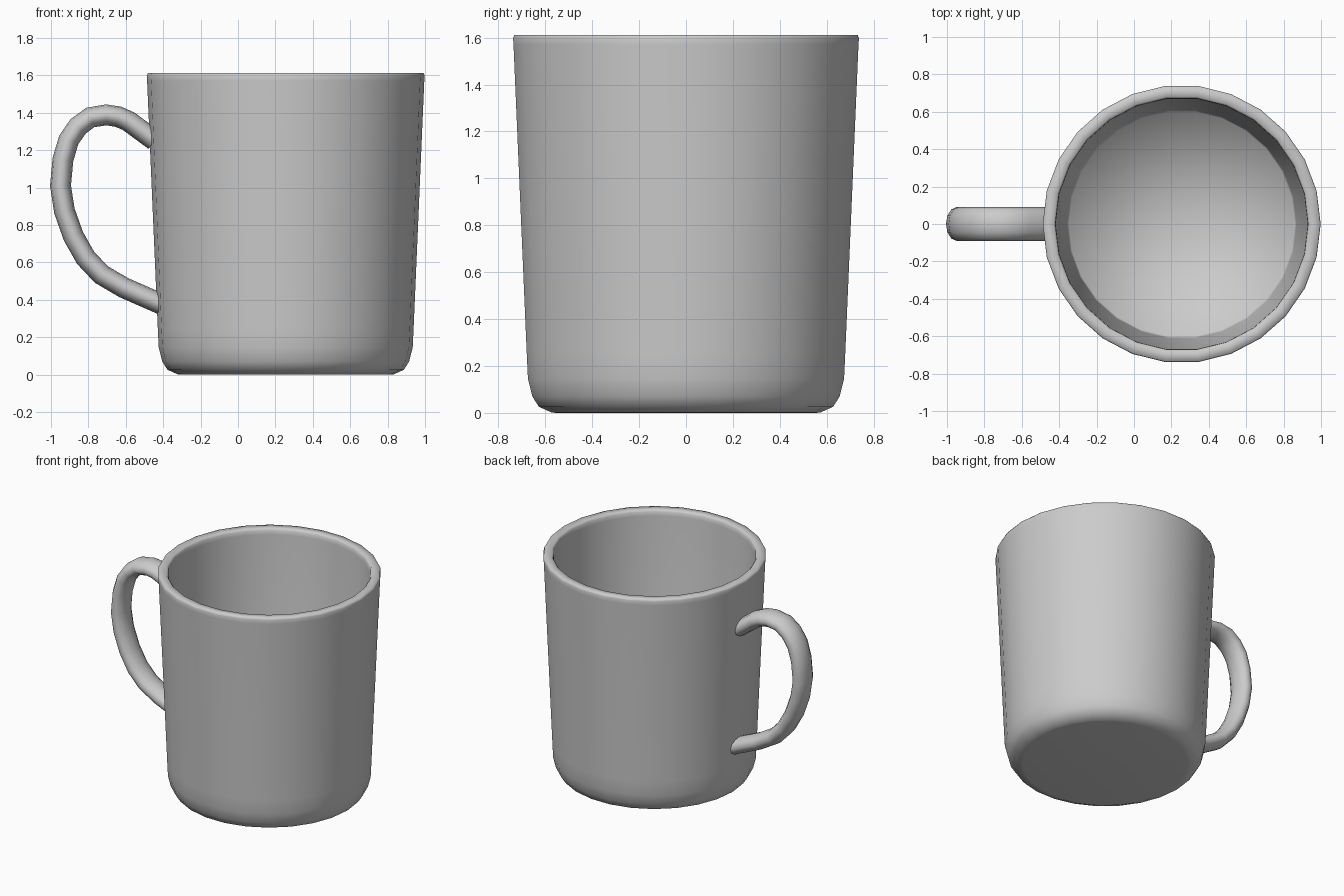
import bpy, bmesh
from math import sin, cos, pi
from mathutils import Vector

if "Cube" in bpy.data.objects:
    bpy.data.objects.remove(bpy.data.objects["Cube"])

CX = 0.255   # cup axis


def finish(name, bm):
    bmesh.ops.recalc_face_normals(bm, faces=bm.faces)
    mesh = bpy.data.meshes.new(name)
    bm.to_mesh(mesh)
    bm.free()
    for p in mesh.polygons:
        p.use_smooth = True
    obj = bpy.data.objects.new(name, mesh)
    bpy.context.collection.objects.link(obj)
    return obj


def bridge(bm, a, b):
    n = len(a)
    for i in range(n):
        j = (i + 1) % n
        bm.faces.new((a[i], a[j], b[j], b[i]))


def fan(bm, ring, centre):
    c = bm.verts.new(centre)
    for i in range(len(ring)):
        bm.faces.new((ring[i], ring[(i + 1) % len(ring)], c))


# Cup body: lathed wall with rounded foot, rounded rim and hollow inside
SIDES = 26
profile = [(0.56, 0), (0.578, 0.002), (0.632, 0.026), (0.66, 0.07), (0.679, 0.145),
           (0.684, 0.25), (0.741, 1.57), (0.743, 1.60), (0.737, 1.612),
           (0.685, 1.612), (0.676, 1.60), (0.674, 1.57), (0.614, 0.12), (0.605, 0.07)]
bm = bmesh.new()
rings = [[bm.verts.new((CX + r * cos(2 * pi * i / SIDES), r * sin(2 * pi * i / SIDES), z))
          for i in range(SIDES)] for r, z in profile]
for a, b in zip(rings, rings[1:]):
    bridge(bm, a, b)
fan(bm, rings[0], (CX, 0, 0))
fan(bm, rings[-1], (CX, 0, 0.07))
finish("cup_body", bm)

# Handle: oval section swept along a path, ends sunk in the cup wall
path = [(-0.445, 1.252), (-0.585, 1.355), (-0.64, 1.379), (-0.705, 1.389), (-0.79, 1.375),
        (-0.855, 1.327), (-0.905, 1.255), (-0.936, 1.15), (-0.949, 1.01), (-0.928, 0.875),
        (-0.88, 0.74), (-0.815, 0.625), (-0.73, 0.535), (-0.61, 0.465), (-0.405, 0.375)]
pts = [Vector((x, 0, z)) for x, z in path]
SEG = 12
bm = bmesh.new()
rings = []
for k, p in enumerate(pts):
    t = (pts[min(k + 1, len(pts) - 1)] - pts[max(k - 1, 0)]).normalized()
    side = Vector((-t.z, 0, t.x))
    rings.append([bm.verts.new(p + side * 0.056 * cos(2 * pi * i / SEG)
                               + Vector((0, 0.09 * sin(2 * pi * i / SEG), 0)))
                  for i in range(SEG)])
for a, b in zip(rings, rings[1:]):
    bridge(bm, a, b)
bm.faces.new(rings[0])
bm.faces.new(rings[-1])
handle = finish("handle", bm)
bpy.context.view_layer.objects.active = handle
handle.select_set(True)
bpy.ops.object.shade_smooth_by_angle(angle=0.9)
